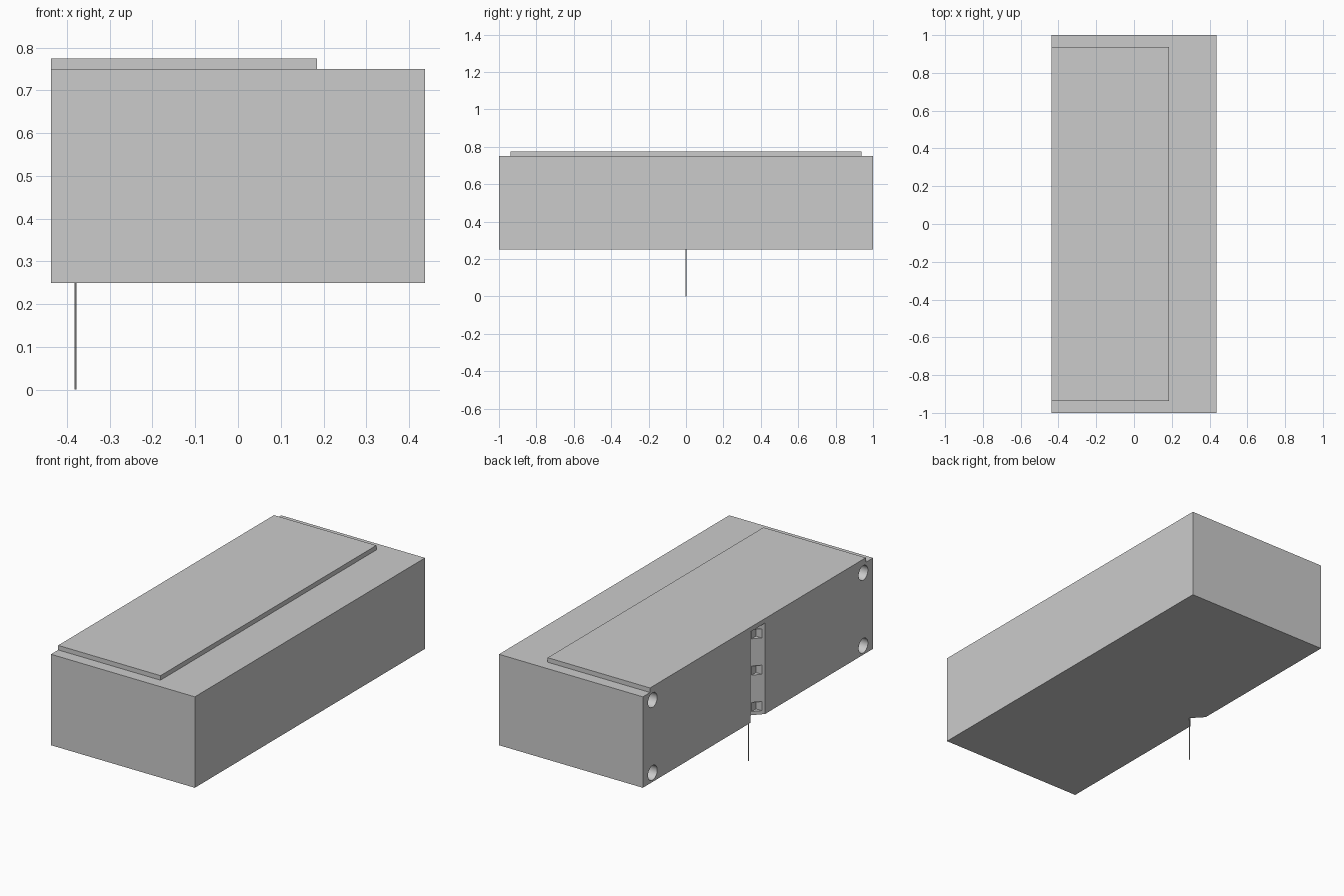
import bpy
import bmesh
from math import radians
from mathutils import Matrix, Vector

if "Cube" in bpy.data.objects:
    bpy.data.objects.remove(bpy.data.objects["Cube"], do_unlink=True)

grey = bpy.data.materials.new("plain_grey")
grey.use_nodes = True
COLOUR = (0.6, 0.6, 0.6, 1)
grey.diffuse_color = COLOUR
grey.node_tree.nodes["Principled BSDF"].inputs["Base Color"].default_value = COLOUR


def make(name, bm):
    bmesh.ops.recalc_face_normals(bm, faces=bm.faces)
    mesh = bpy.data.meshes.new(name)
    bm.to_mesh(mesh)
    bm.free()
    mesh.materials.append(grey)
    obj = bpy.data.objects.new(name, mesh)
    bpy.context.collection.objects.link(obj)
    return obj


def box(name, low, high):
    low, high = Vector(low), Vector(high)
    bm = bmesh.new()
    bmesh.ops.create_cube(bm, size=1)
    bmesh.ops.scale(bm, vec=high - low, verts=bm.verts)
    bmesh.ops.translate(bm, vec=(low + high) / 2, verts=bm.verts)
    return make(name, bm)


def cylinder(name, centre, radius, depth, sides, axis="Z"):
    bm = bmesh.new()
    turn = Matrix.Rotation(radians(90), 4, "Y") if axis == "X" else Matrix()
    bmesh.ops.create_cone(bm, cap_ends=True, segments=sides, radius1=radius,
                          radius2=radius, depth=depth,
                          matrix=Matrix.Translation(centre) @ turn)
    return make(name, bm)


def prism(name, outline, z0, z1):
    bm = bmesh.new()
    face = bm.faces.new([bm.verts.new((x, y, z0)) for x, y in outline])
    side = bmesh.ops.extrude_face_region(bm, geom=[face])["geom"]
    verts = [v for v in side if isinstance(v, bmesh.types.BMVert)]
    bmesh.ops.translate(bm, vec=(0, 0, z1 - z0), verts=verts)
    return make(name, bm)


def activate(obj):
    bpy.ops.object.select_all(action="DESELECT")
    obj.select_set(True)
    bpy.context.view_layer.objects.active = obj


def cut(target, cutter):
    cutter.hide_render = True
    mod = target.modifiers.new("cut", "BOOLEAN")
    mod.operation = "DIFFERENCE"
    mod.solver = "EXACT"
    mod.object = cutter
    activate(target)
    bpy.ops.object.modifier_apply(modifier=mod.name)
    bpy.data.objects.remove(cutter, do_unlink=True)


SIDE, BOTTOM, TOP = -0.4375, 0.25, 0.75
APEX = -0.38

# Main block
body = box("body", (SIDE, -1, BOTTOM), (-SIDE, 1, TOP))

# V groove down the middle of one long side
groove = [(APEX, 0), (APEX - 0.115, 0.125), (APEX - 0.115, -0.125)]
cut(body, prism("groove_cutter", groove, BOTTOM - 0.1, TOP + 0.1))

# Small pockets in both groove walls
for z in (0.295, 0.495, 0.695):
    cut(body, box("pocket_cutter", (SIDE - 0.05, -0.05, z - 0.025),
                  (-0.391, 0.05, z + 0.025)))

# Round blind holes at the four corners of the same side
for y in (-0.915, 0.915):
    for z in (0.3, 0.7):
        cut(body, cylinder("hole_cutter", (SIDE, y, z), 0.04, 0.2, 32, "X"))
activate(body)
bpy.ops.object.shade_smooth_by_angle(angle=radians(30))

# Raised plate on top, flush with the grooved side
box("top_plate", (SIDE, -0.9375, TOP), (0.185, 0.9375, 0.775))

# Thin line hanging from the groove
cylinder("hanging_line", (APEX, 0, TOP / 2), 0.0028, TOP, 8)
